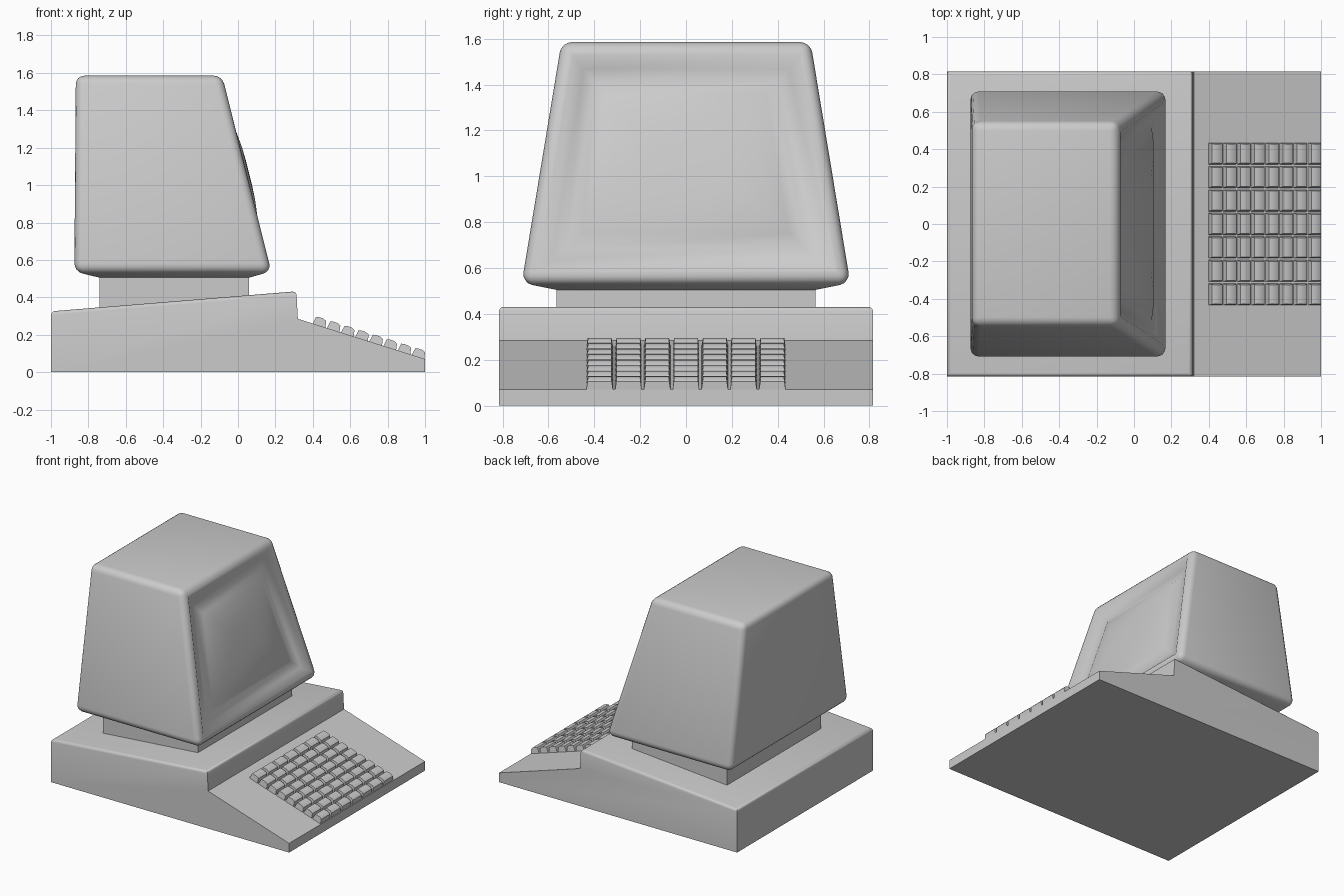
import bpy, bmesh, math
from mathutils import Matrix, Vector

if "Cube" in bpy.data.objects:
    bpy.data.objects.remove(bpy.data.objects["Cube"])


def finish(bm, name, angle=40):
    bmesh.ops.recalc_face_normals(bm, faces=bm.faces[:])
    mesh = bpy.data.meshes.new(name)
    bm.to_mesh(mesh)
    bm.free()
    ob = bpy.data.objects.new(name, mesh)
    bpy.context.collection.objects.link(ob)
    bpy.ops.object.select_all(action='DESELECT')
    ob.select_set(True)
    bpy.context.view_layer.objects.active = ob
    bpy.ops.object.shade_smooth_by_angle(angle=math.radians(angle))
    return ob


def loft(bm, rings):
    """Stack of closed vertex rings, bridged and capped."""
    loops = [[bm.verts.new(p) for p in r] for r in rings]
    n = len(loops[0])
    for a, b in zip(loops, loops[1:]):
        for i in range(n):
            j = (i + 1) % n
            bm.faces.new((a[i], a[j], b[j], b[i]))
    bm.faces.new(loops[0][::-1])
    bm.faces.new(loops[-1])
    return loops


def rect(x0, x1, y, z):
    return [(x0, -y, z), (x1, -y, z), (x1, y, z), (x0, y, z)]


# Wedge case with raised deck and sloping keyboard shelf
profile = [(-1, 0), (1, 0), (1, .07), (.32, .285), (.312, .432), (-1, .325)]
bm = bmesh.new()
loft(bm, [[(x, y, z) for x, z in profile] for y in (-.815, .815)])
deck_edges = [e for e in bm.edges if all(v.co.z > .3 for v in e.verts)]
bmesh.ops.bevel(bm, geom=deck_edges, offset=.02, segments=3, profile=.5, affect='EDGES')
finish(bm, "computer_case")

# Monitor stand
bm = bmesh.new()
loft(bm, [rect(-.74, .06, .565, .3), rect(-.74, .06, .565, .52)])
finish(bm, "monitor_stand")

# Tapered monitor shell
bm = bmesh.new()
loft(bm, [rect(-.74, .06, .565, .505), rect(-.875, .178, .716, .537),
          rect(-.867, -.085, .543, 1.585)])
shell_edges = [e for e in bm.edges if all(v.co.z > .52 for v in e.verts)]
bmesh.ops.bevel(bm, geom=shell_edges, offset=.045, segments=4, profile=.5, affect='EDGES')
bmesh.ops.recalc_face_normals(bm, faces=bm.faces[:])
bm.normal_update()

# Recessed bezel and bulging screen, from repeated insets of the front face
front = max((f for f in bm.faces if f.normal.x > .9), key=lambda f: f.calc_area())
for thickness, depth in ((.012, 0), (.055, -.035), (.055, -.01), (.06, .025),
                         (.08, .02), (.09, .01), (.08, .003)):
    bmesh.ops.inset_region(bm, faces=[front], thickness=thickness, depth=depth,
                           use_even_offset=True)
    bm.normal_update()
finish(bm, "monitor")

# Keyboard: 8 rows of 7 tapered, slightly crowned keycaps lying on the shelf
slope = math.atan2(.215, .68)
bm = bmesh.new()
for row in range(8):
    for col in range(7):
        x = .433 + row * .0757
        y = (col - 3) * .1255
        z = .285 - (x - .32) * math.tan(slope)
        place = Matrix.Translation((x, y, z)) @ Matrix.Rotation(slope, 4, 'Y')
        section = [(-.037, -.01), (.037, -.01), (.03, .034), (.012, .042),
                   (-.012, .043), (-.028, .040)]
        ends = []
        for side in (-1, 1):
            ends.append([place @ Vector((a, side * (.059 - max(b, 0) * .18), b))
                         for a, b in section])
        loft(bm, ends)
bmesh.ops.recalc_face_normals(bm, faces=bm.faces[:])
for v in bm.verts:
    v.co.x = min(v.co.x, 1)
finish(bm, "keyboard_keys")
